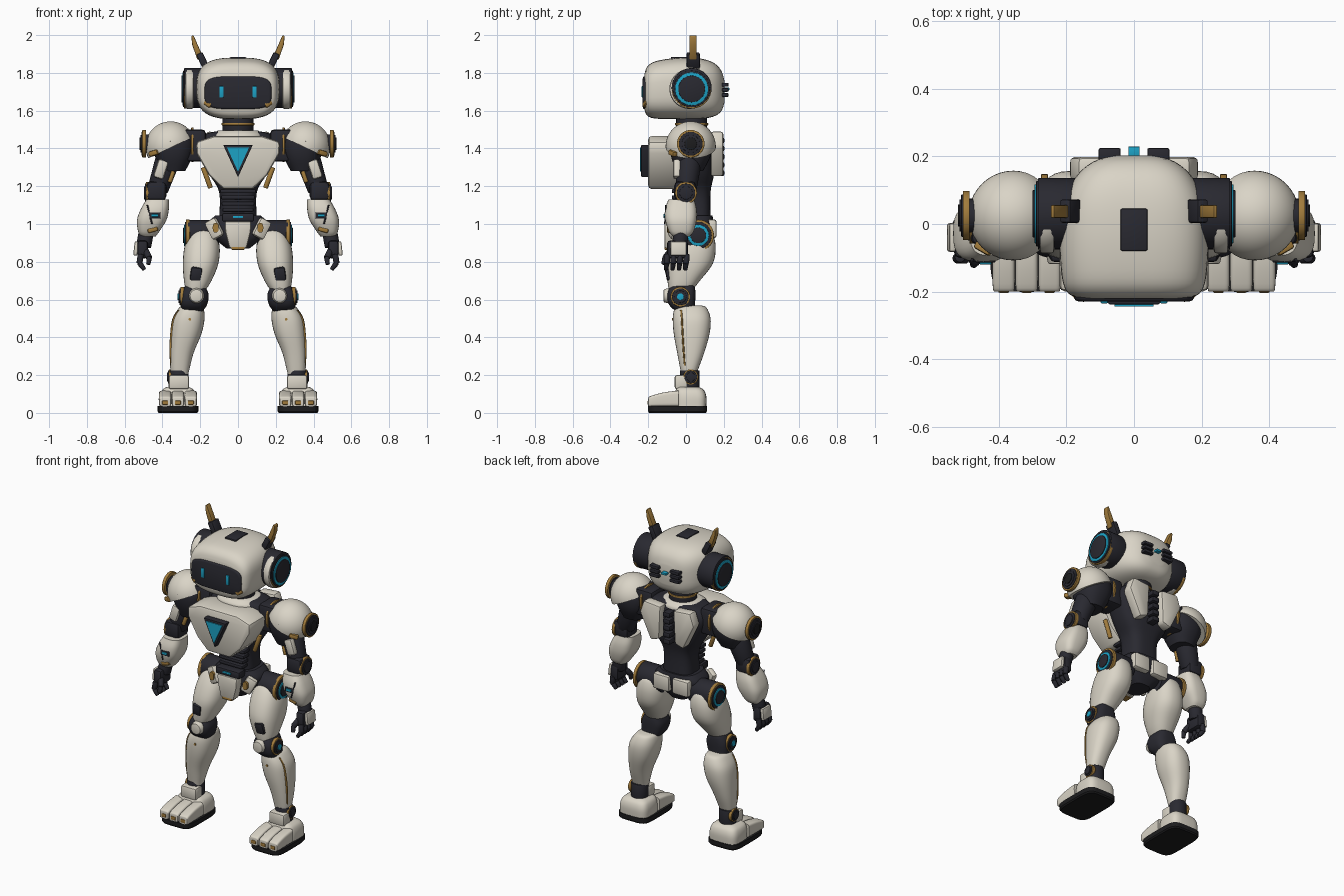
import bpy, bmesh, math
from mathutils import Vector, Matrix, Euler

cube = bpy.data.objects.get("Cube")
if cube:
    bpy.data.objects.remove(cube, do_unlink=True)


def material(name, rgb):
    m = bpy.data.materials.new(name)
    m.use_nodes = True
    m.diffuse_color = (*rgb, 1)
    node = next(n for n in m.node_tree.nodes if n.type == 'BSDF_PRINCIPLED')
    node.inputs["Base Color"].default_value = (*rgb, 1)
    return m


CREAM = material("warm_white", (0.70, 0.66, 0.57))
DARK = material("charcoal", (0.022, 0.022, 0.03))
BLACK = material("black_rubber", (0.012, 0.012, 0.013))
GOLD = material("brass", (0.36, 0.20, 0.045))
CYAN = material("cyan_light", (0.012, 0.36, 0.56))
parts = []


def finish(name, bm, mat, pair):
    """Turn a bmesh into one object, or into a mirrored left and right pair."""
    bmesh.ops.recalc_face_normals(bm, faces=bm.faces)
    for side in (("left_", "right_") if pair else ("",)):
        if side == "right_":
            bmesh.ops.scale(bm, vec=(-1, 1, 1), verts=bm.verts)
            bmesh.ops.reverse_faces(bm, faces=bm.faces)
        me = bpy.data.meshes.new(side + name)
        bm.to_mesh(me)
        me.materials.append(mat)
        ob = bpy.data.objects.new(side + name, me)
        bpy.context.collection.objects.link(ob)
        parts.append(ob)
    bm.free()


def bevel(bm, width):
    if width:
        edges = [e for e in bm.edges if e.calc_face_angle(0) > 0.5]
        bmesh.ops.bevel(bm, geom=edges, offset=width, segments=2, profile=0.5, affect='EDGES')


def box(name, loc, size, mat, pair=False, soft=0.01, rot=(0, 0, 0)):
    bm = bmesh.new()
    bmesh.ops.create_cube(bm, size=1)
    bmesh.ops.scale(bm, vec=size, verts=bm.verts)
    bevel(bm, soft)
    turn = Euler([math.radians(a) for a in rot]).to_matrix().to_4x4()
    bm.transform(Matrix.Translation(loc) @ turn)
    finish(name, bm, mat, pair)


def rod(name, a, b, r, mat, pair=False, r2=None, soft=0.004):
    a, b = Vector(a), Vector(b)
    bm = bmesh.new()
    bmesh.ops.create_cone(bm, cap_ends=True, segments=32, radius1=r,
                          radius2=r if r2 is None else r2, depth=(b - a).length)
    bevel(bm, soft)
    turn = (b - a).to_track_quat('Z', 'Y').to_matrix().to_4x4()
    bm.transform(Matrix.Translation((a + b) / 2) @ turn)
    finish(name, bm, mat, pair)


def prism(name, pts, y0, y1, mat, pair=False, soft=0.0, mirror=False):
    """Extrude an x-z outline from y0 to y1."""
    if mirror:
        pts = pts + [(-x, z) for x, z in reversed(pts) if x]
    bm = bmesh.new()
    face = bm.faces.new([bm.verts.new((x, y0, z)) for x, z in pts])
    new = bmesh.ops.extrude_face_region(bm, geom=[face])["geom"]
    bmesh.ops.translate(bm, vec=(0, y1 - y0, 0), verts=[v for v in new if isinstance(v, bmesh.types.BMVert)])
    bevel(bm, soft)
    finish(name, bm, mat, pair)


def loft(name, secs, mat, pair=False, power=2.4, along='z', steps=4, sides=32):
    """Smooth skin over superellipse sections (position, centre 1, centre 2, radius 1, radius 2)."""
    rows = []
    vs = [Vector(s) for s in secs]
    for i in range(len(vs) - 1):
        p, a, b, q = vs[max(i - 1, 0)], vs[i], vs[i + 1], vs[min(i + 2, len(vs) - 1)]
        for k in range(steps):
            t = k / steps
            rows.append(a + (b - p) * t / 2 + (p * 2 - a * 5 + b * 4 - q) * t * t / 2
                        + (a * 3 - p - b * 3 + q) * t ** 3 / 2)
    rows.append(vs[-1])
    bm = bmesh.new()
    rings = []
    for t, c1, c2, r1, r2 in rows:
        ring = []
        for k in range(sides):
            ang = math.tau * k / sides
            c, s = math.cos(ang), math.sin(ang)
            u = c1 + r1 * math.copysign(abs(c) ** (2 / power), c)
            v = c2 + r2 * math.copysign(abs(s) ** (2 / power), s)
            ring.append(bm.verts.new((u, v, t) if along == 'z' else (u, t, v)))
        rings.append(ring)
    for lo, hi in zip(rings, rings[1:]):
        for k in range(sides):
            bm.faces.new((lo[k], lo[k - 1], hi[k - 1], hi[k]))
    bm.faces.new(rings[0])
    bm.faces.new(rings[-1])
    finish(name, bm, mat, pair)


def disc(name, x, y, z, r, layers):
    """Stack of shrinking discs facing outward: a joint cover with coloured rings."""
    for i, (k, mat) in enumerate(layers):
        rod(f"{name}_ring_{i + 1}", (x - 0.02, y, z), (x + 0.005 * i, y, z), r * k, mat, True, soft=0.002)


# Head, visor and eyes
loft("head", [(-.22, 0, 1.70, .16, .095), (-.205, 0, 1.703, .195, .13), (-.16, 0, 1.71, .213, .152),
              (-.05, 0, 1.717, .22, .162), (.06, 0, 1.717, .21, .161), (.14, 0, 1.712, .172, .145),
              (.185, 0, 1.705, .12, .11), (.203, 0, 1.70, .06, .06)], CREAM, power=3, along='y', sides=48)
loft("visor", [(-.19, 0, 1.695, .178, .088), (-.222, 0, 1.695, .176, .086), (-.229, 0, 1.695, .165, .076)],
     DARK, power=4, along='y', sides=48)
box("eye", (.088, -.229, 1.70), (.022, .012, .06), CYAN, True, .003)
box("cheek_light", (.158, -.212, 1.637), (.045, .03, .03), GOLD, True, .01, (0, -35, 20))
box("crown_plate", (0, -.017, 1.877), (.08, .125, .016), DARK, soft=.005)
for i in range(3):
    box(f"head_vent_{i + 1}", (.072, .205, 1.683 + i * .027), (.065, .04, .02), DARK, True, .005)
box("rear_head_light", (0, .212, 1.715), (.034, .035, .014), CYAN, soft=.003)

# Ears and antennas
rod("ear_base", (.16, .03, 1.72), (.285, .03, 1.72), .106, DARK, True)
rod("ear_cup", (.235, .018, 1.715), (.28, .018, 1.715), .106, CREAM, True, soft=.012)
disc("ear", .285, .03, 1.715, .104, ((1, GOLD), (.93, DARK), (.84, CYAN), (.68, DARK)))
box("antenna_mount", (.187, .038, 1.865), (.036, .07, .085), DARK, True, .008, (0, 25, 0))
prism("antenna", [(.183, 1.88), (.215, 1.87), (.243, 1.95), (.247, 1.995), (.236, 2.0)],
      .018, .056, GOLD, True, .005)

# Neck and collar
rod("neck", (0, .03, 1.46), (0, .03, 1.58), .082, DARK)
rod("neck_ring", (0, .03, 1.522), (0, .03, 1.535), .088, GOLD)
loft("collar", [(1.45, 0, .03, .14, .12), (1.475, 0, .03, .135, .115), (1.495, 0, .03, .105, .09)], CREAM)

# Torso
loft("torso", [(1.03, 0, .045, .1, .085), (1.17, 0, .045, .1, .085), (1.27, 0, .05, .155, .1),
               (1.4, 0, .05, .205, .11), (1.47, 0, .045, .18, .1), (1.49, 0, .04, .12, .08)], DARK, power=3)
prism("chest_armour", [(.13, 1.465), (.222, 1.435), (.22, 1.375), (.155, 1.26), (.08, 1.185)],
      -.2, -.02, CREAM, soft=.018, mirror=True)
prism("chest_emblem_frame", [(.078, 1.418), (0, 1.248)], -.238, -.19, DARK, soft=.004, mirror=True)
prism("chest_emblem", [(.058, 1.404), (0, 1.278)], -.244, -.22, CYAN, mirror=True)
rod("rib_trim", (.145, -.04, 1.19), (.185, -.04, 1.3), .013, GOLD, True)
prism("shoulder_blade", [(.045, 1.48), (.165, 1.49), (.192, 1.41), (.115, 1.25), (.055, 1.27)],
      .13, .198, CREAM, True, .014)
for i in range(5):
    box(f"spine_{i + 1}", (0, .165, 1.27 + i * .043), (.05, .075, .032), DARK, soft=.008)
for i in range(4):
    box(f"abdomen_rib_{i + 1}", (0, -.045, 1.075 + i * .033), (.165 + i * .008, .06, .022), DARK, soft=.007)

# Pelvis
loft("pelvis", [(.87, 0, .03, .06, .07), (.93, 0, .03, .13, .1), (1.0, 0, .04, .16, .105),
                (1.045, 0, .04, .12, .1)], DARK, power=3)
prism("front_guard", [(.07, 1.015), (.068, .96), (.045, .87)], -.115, -.05, CREAM, soft=.012, mirror=True)
box("front_guard_tip", (0, -.09, .872), (.07, .05, .018), GOLD, soft=.005)
box("belt", (0, -.075, 1.035), (.17, .07, .045), DARK, soft=.01)
box("belt_light", (0, -.113, 1.037), (.055, .01, .013), CYAN, soft=.003)
box("hip_guard", (.125, -.065, .975), (.07, .04, .105), CREAM, True, .015, (0, 28, 20))
loft("hip_light", [(-.1, .118, .98, .016, .026), (-.07, .118, .98, .016, .026)], GOLD, True, along='y')
box("rear_pouch", (.068, .135, .975), (.115, .055, .1), CREAM, True, .015)
rod("hip_joint", (.1, .06, .945), (.268, .06, .945), .076, DARK, True)
disc("hip", .275, .065, .94, .083, ((1, GOLD), (.86, DARK), (.68, CYAN), (.5, DARK)))

# Shoulders
loft("shoulder_joint", [(1.28, .345, .02, .065, .07), (1.36, .34, .025, .1, .105), (1.44, .34, .025, .105, .11),
                        (1.5, .34, .025, .07, .08)], DARK, True)
box("shoulder_link", (.235, .03, 1.415), (.13, .15, .17), DARK, True, .02)
rod("shoulder_link_trim", (.235, .03, 1.42), (.248, .03, 1.42), .092, GOLD, True)
bm = bmesh.new()
bmesh.ops.create_uvsphere(bm, u_segments=40, v_segments=24, radius=.133)
bm.transform(Matrix.Translation((.357, .025, 1.41)))
bmesh.ops.bisect_plane(bm, geom=bm.verts[:] + bm.edges[:] + bm.faces[:], plane_co=(.355, .025, 1.405),
                       plane_no=(.43, 0, .9), clear_inner=True)
bmesh.ops.holes_fill(bm, edges=[e for e in bm.edges if e.is_boundary])
finish("shoulder_dome", bm, CREAM, True)
rod("shoulder_slit", (.29, -.054, 1.485), (.36, -.102, 1.437), .004, DARK, True, soft=0)
rod("shoulder_axle", (.44, .025, 1.425), (.5, .025, 1.425), .05, DARK, True)
disc("shoulder", .507, .025, 1.425, .073, ((1, GOLD), (.86, DARK), (.65, DARK), (.45, BLACK)))
box("shoulder_edge_light", (.445, -.07, 1.375), (.055, .03, .028), GOLD, True, .008, (0, 15, 30))

# Arms
rod("upper_arm", (.365, .02, 1.36), (.425, 0, 1.18), .068, DARK, True, .055)
box("upper_arm_plate", (.408, -.048, 1.29), (.055, .04, .1), CREAM, True, .012, (0, -18, 0))
rod("upper_arm_trim", (.343, -.03, 1.28), (.362, -.035, 1.22), .012, GOLD, True)
box("elbow", (.432, -.005, 1.175), (.105, .115, .1), DARK, True, .022)
disc("elbow", .487, 0, 1.165, .058, ((1, GOLD), (.84, DARK), (.6, DARK)))
loft("forearm", [(.935, .475, -.025, .04, .045), (.96, .473, -.025, .056, .065), (1.02, .457, -.027, .078, .083),
                 (1.08, .44, -.027, .074, .083), (1.13, .425, -.025, .06, .068)], CREAM, True, 3)
box("forearm_slot", (.44, -.108, 1.045), (.06, .012, .032), DARK, True, .004)
box("forearm_light", (.44, -.114, 1.045), (.035, .012, .014), CYAN, True, .003)
rod("forearm_seam", (.48, -.106, 1.1), (.455, -.112, 1.0), .004, DARK, True, soft=0)
box("wrist_trim", (.452, -.078, .97), (.055, .04, .026), GOLD, True, .008, (0, 15, 0))

# Hands
rod("wrist", (.485, -.025, .96), (.5, -.035, .88), .04, DARK, True)
box("palm", (.505, -.045, .865), (.055, .11, .095), DARK, True, .015)
box("hand_plate", (.54, -.04, .87), (.022, .085, .075), CREAM, True, .008, (0, -6, 0))
for i in range(4):
    y = -.098 + i * .034
    rod(f"finger_{i + 1}_base", (.515, y, .84), (.522, y - .004, .79), .016, DARK, True)
    rod(f"finger_{i + 1}_tip", (.522, y - .004, .795), (.495, y - .008, .758), .015, DARK, True, .011)
rod("thumb_base", (.49, -.08, .86), (.47, -.11, .82), .017, DARK, True)
rod("thumb_tip", (.47, -.11, .825), (.475, -.12, .785), .015, DARK, True, .011)

# Legs
loft("thigh", [(.645, .225, -.03, .05, .06), (.7, .213, -.012, .073, .086), (.79, .198, .02, .094, .122),
               (.88, .19, .042, .093, .115), (.95, .185, .055, .07, .085), (.975, .18, .055, .04, .05)], CREAM, True)
box("thigh_patch", (.222, -.092, .735), (.06, .03, .075), DARK, True, .012, (12, -8, 0))
loft("knee", [(.535, .24, 0, .05, .05), (.57, .235, -.02, .07, .068), (.62, .23, -.025, .075, .075),
              (.66, .228, -.02, .06, .068), (.685, .225, -.01, .045, .05)], DARK, True, 3)
rod("kneecap", (.22, -.07, .62), (.22, -.118, .62), .046, CREAM, True, .034)
disc("knee", .305, -.03, .615, .052, ((1, GOLD), (.84, DARK), (.62, DARK), (.35, CYAN)))
loft("shin", [(.205, .308, .015, .045, .04), (.24, .307, .018, .052, .05), (.32, .298, .025, .064, .072),
              (.42, .276, .03, .083, .095), (.5, .262, .03, .085, .1), (.555, .248, .025, .065, .085),
              (.568, .246, .025, .045, .06)], CREAM, True)
loft("shin_trim", [(.25, .352, -.006, .005, .005), (.32, .356, -.012, .007, .005), (.42, .352, -.018, .007, .005),
                   (.5, .339, -.022, .006, .005), (.545, .312, -.026, .005, .005)], GOLD, True, sides=12)
rod("shin_stud", (.255, -.06, .495), (.255, -.074, .495), .007, GOLD, True, soft=0)

# Ankles and feet
rod("ankle", (.313, .02, .11), (.313, .02, .225), .052, DARK, True)
box("ankle_guard", (.313, -.025, .163), (.108, .07, .075), CREAM, True, .012)
disc("ankle", .366, .025, .19, .04, ((1, GOLD), (.84, DARK), (.6, DARK)))
loft("sole", [(0, .318, -.045, .102, .15), (.008, .318, -.045, .108, .156), (.036, .318, -.045, .108, .156)],
     BLACK, True, 5, steps=1, sides=40)
loft("heel", [(.034, .318, .025, .098, .083), (.085, .318, .025, .097, .083), (.12, .318, .02, .085, .075),
              (.137, .318, .015, .06, .055)], CREAM, True, 4)
for i in range(3):
    x = .25 + i * .068
    loft(f"toe_{i + 1}", [(-.2, x, .056, .026, .02), (-.19, x, .061, .032, .027), (-.12, x, .071, .0335, .037),
                          (-.04, x, .076, .0335, .042)], CREAM, True, 5, along='y')
    box(f"toe_light_{i + 1}", (x, -.198, .054), (.032, .012, .022), GOLD, True, .004)

# Smooth shading with crisp edges
bpy.ops.object.select_all(action='DESELECT')
for ob in parts:
    ob.select_set(True)
bpy.context.view_layer.objects.active = parts[0]
bpy.ops.object.shade_smooth_by_angle(angle=math.radians(35))
